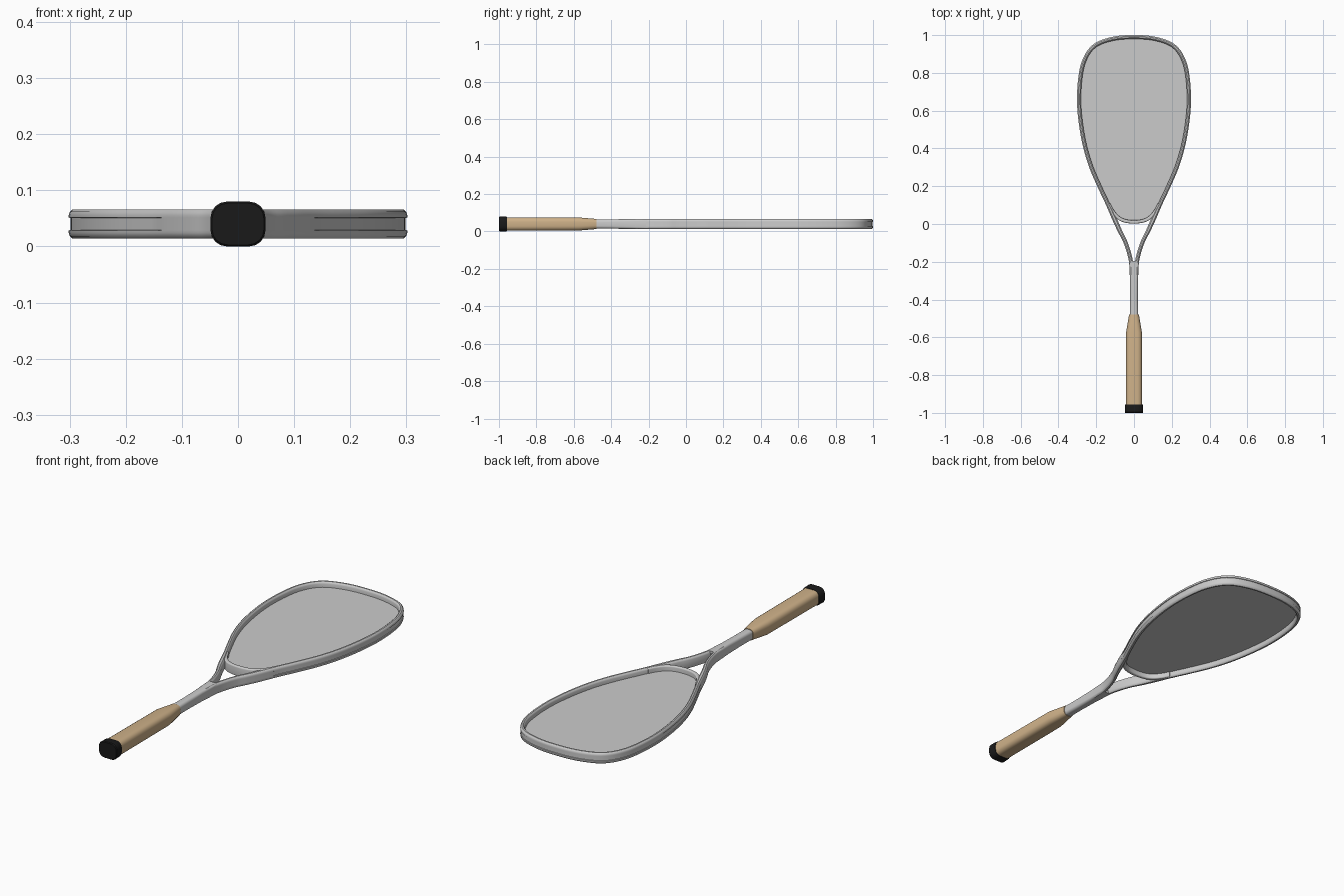
import bpy, bmesh, math
from mathutils import Vector

if "Cube" in bpy.data.objects:
    bpy.data.objects.remove(bpy.data.objects["Cube"])

MID = 0.04  # height of the racket's middle plane


def spline(pts, steps):
    """Catmull-Rom through the points, ends extended."""
    p = [Vector(q) for q in pts]
    p = [2 * p[0] - p[1]] + p + [2 * p[-1] - p[-2]]
    out = []
    for i in range(1, len(p) - 2):
        a, b, c, d = p[i - 1:i + 3]
        for k in range(steps):
            t = k / steps
            out.append(0.5 * (2 * b + (c - a) * t + (2 * a - 5 * b + 4 * c - d) * t * t
                              + (3 * b - a - 3 * c + d) * t ** 3))
    return out + [p[-2]]


def rounded(hw, hh, r, n=4):
    """Rounded rectangle section."""
    ring = []
    for q, (sx, sz) in enumerate([(1, 1), (-1, 1), (-1, -1), (1, -1)]):
        for k in range(n + 1):
            a = (q + k / n) * math.pi / 2
            ring.append((sx * (hw - r) + r * math.cos(a), sz * (hh - r) + r * math.sin(a)))
    return ring


def finish(name, bm, color=None):
    bmesh.ops.recalc_face_normals(bm, faces=bm.faces)
    me = bpy.data.meshes.new(name)
    bm.to_mesh(me)
    bm.free()
    ob = bpy.data.objects.new(name, me)
    bpy.context.collection.objects.link(ob)
    if color:
        mat = bpy.data.materials.new(name + "_color")
        mat.diffuse_color = color
        mat.use_nodes = True
        mat.node_tree.nodes["Principled BSDF"].inputs["Base Color"].default_value = mat.diffuse_color
        me.materials.append(mat)
    bpy.ops.object.select_all(action='DESELECT')
    ob.select_set(True)
    bpy.context.view_layer.objects.active = ob
    bpy.ops.object.shade_smooth_by_angle(angle=math.radians(35))
    return ob


def sweep(name, path, section, color=None):
    """Loft section(i) along a flat path and cap both ends."""
    bm = bmesh.new()
    rings = []
    for i, p in enumerate(path):
        a, b = path[max(i - 1, 0)], path[min(i + 1, len(path) - 1)]
        t = Vector((b[0] - a[0], b[1] - a[1])).normalized()
        rings.append([bm.verts.new((p[0] + t.y * u, p[1] - t.x * u, MID + v))
                      for u, v in section(i)])
    for r, s in zip(rings, rings[1:]):
        for k in range(len(r)):
            m = (k + 1) % len(r)
            bm.faces.new((r[k], r[m], s[m], s[k]))
    bm.faces.new(rings[0])
    bm.faces.new(rings[-1])
    return finish(name, bm, color)


def mirrored(half):
    """Right half path ending on the centre line -> whole path."""
    return half + [(-x, y) for x, y in reversed(half[:-1])]


# Frame: both throat arms and the head in one sweep, grooved outside
frame_path = spline(mirrored([
    (0.012, -0.27), (0.016, -0.2), (0.03, -0.14), (0.05, -0.085), (0.073, -0.04),
    (0.098, 0.015), (0.136, 0.1), (0.183, 0.2), (0.226, 0.3), (0.257, 0.4),
    (0.277, 0.5), (0.289, 0.6), (0.291, 0.68), (0.286, 0.76), (0.272, 0.84),
    (0.24, 0.91), (0.19, 0.955), (0.1, 0.983), (0, 0.99)]), 4)


def frame_section(i):
    y = frame_path[i].y
    g = 0.003 if y > 0.1 else 0.0
    w = 0.0105 + 0.002 * max(0, 1 - abs(y - 0.02) / 0.1)
    right = [(w - 0.007, -0.026), (w - 0.002, -0.022), (w, -0.016), (w, -0.0115),
             (w - g, -0.0105), (w - g, 0.0105), (w, 0.0115), (w, 0.016),
             (w - 0.002, 0.022), (w - 0.007, 0.026)]
    left = [(-w + 0.007, 0.026), (-w + 0.002, 0.022), (-w, 0.016),
            (-w, -0.016), (-w + 0.002, -0.022), (-w + 0.007, -0.026)]
    return right + left


sweep("frame", frame_path, frame_section)

# Bridge closing the head above the throat
bridge_path = spline(mirrored([(0.134, 0.105), (0.114, 0.068), (0.085, 0.035),
                               (0.05, 0.017), (0, 0.011)]), 6)
sweep("throat_bridge", bridge_path, lambda i: rounded(0.009, 0.024, 0.006))

# String bed: one flat sheet reaching into the frame
bm = bmesh.new()
outline = [p * 1 for p in frame_path if p.y > 0.115] + list(reversed(bridge_path))
bm.faces.new([bm.verts.new((p.x, p.y, MID)) for p in outline])
bmesh.ops.triangulate(bm, faces=bm.faces)
for f in bm.faces:
    f.normal_update()
string_bed = finish("string_bed", bm)
if string_bed.data.polygons[0].normal.z < 0:
    string_bed.data.flip_normals()


def straight(name, rows, color=None):
    """Straight part along y; rows are (y, half width, half height, corner radius)."""
    sweep(name, [Vector((0, r[0])) for r in rows], lambda i: rounded(*rows[i][1:]), color)


# Shaft, grip and end cap
straight("shaft", [(-0.52, 0.023, 0.024, 0.014), (-0.4, 0.021, 0.025, 0.014),
                   (-0.3, 0.021, 0.026, 0.012), (-0.24, 0.024, 0.026, 0.01),
                   (-0.195, 0.026, 0.026, 0.008)])
straight("grip", [(-0.97, 0.043, 0.036, 0.024), (-0.575, 0.042, 0.035, 0.024),
                  (-0.49, 0.028, 0.028, 0.02), (-0.478, 0.026, 0.027, 0.018)],
         (0.62, 0.44, 0.25, 1))
straight("end_cap", [(-1.0, 0.046, 0.037, 0.027), (-0.996, 0.049, 0.04, 0.029),
                     (-0.96, 0.048, 0.039, 0.029), (-0.956, 0.046, 0.038, 0.028)],
         (0.01, 0.01, 0.01, 1))
